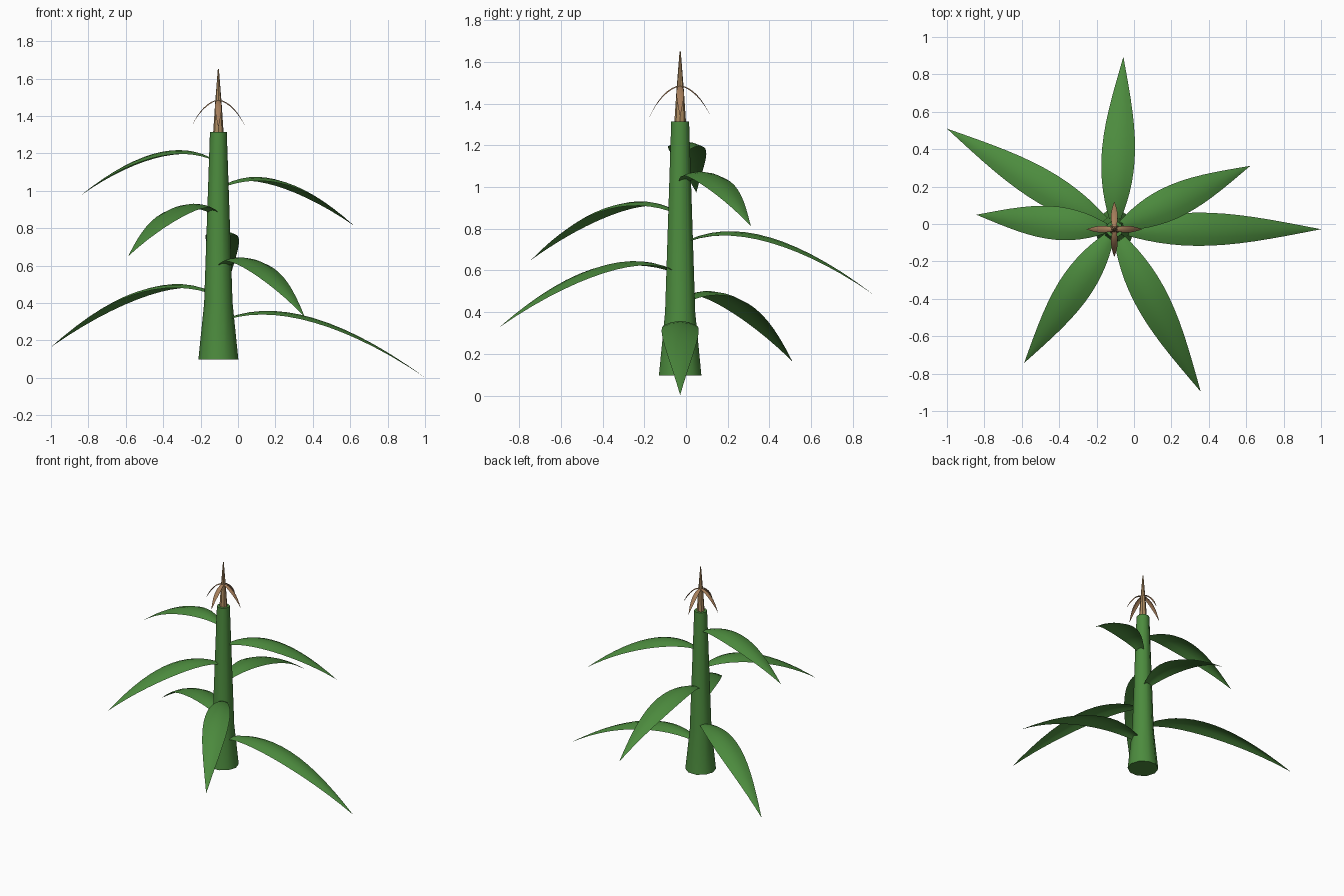
import bpy, bmesh, math
from mathutils import Vector

if "Cube" in bpy.data.objects:
    bpy.data.objects.remove(bpy.data.objects["Cube"])

CX, CY = -0.105, -0.028   # stem axis


def material(name, rgb):
    m = bpy.data.materials.new(name)
    m.diffuse_color = (*rgb, 1)
    m.use_nodes = True
    m.node_tree.nodes["Principled BSDF"].inputs["Base Color"].default_value = m.diffuse_color
    return m


GREEN = material("leaf_green", (0.073, 0.260, 0.048))
TAN = material("tassel_tan", (0.42, 0.26, 0.12))
BROWN = material("husk_brown", (0.38, 0.21, 0.105))


def finish(name, bm, mat, angle=40):
    me = bpy.data.meshes.new(name)
    bm.to_mesh(me)
    bm.free()
    me.materials.append(mat)
    ob = bpy.data.objects.new(name, me)
    bpy.context.collection.objects.link(ob)
    bpy.ops.object.select_all(action='DESELECT')
    ob.select_set(True)
    bpy.context.view_layer.objects.active = ob
    bpy.ops.object.shade_smooth_by_angle(angle=math.radians(angle))
    return ob


def lathe(name, profile, sides, mat):
    """Closed tapered tube from (radius, z) rings."""
    bm = bmesh.new()
    rings = [[bm.verts.new((CX + r * math.cos(2 * math.pi * k / sides),
                            CY + r * math.sin(2 * math.pi * k / sides), z))
              for k in range(sides)] for r, z in profile]
    for a, b in zip(rings, rings[1:]):
        for k in range(sides):
            n = (k + 1) % sides
            bm.faces.new((a[k], a[n], b[n], b[k]))
    bm.faces.new(rings[0][::-1])
    bm.faces.new(rings[-1])
    return finish(name, bm, mat)


def blade(name, angle, start, ctrl, end, half_width, arch, base, mat, steps=14):
    """Arched leaf along a quadratic curve of (distance, z), pointed at the end."""
    bm = bmesh.new()
    out = Vector((math.cos(angle), math.sin(angle), 0))
    side = Vector((-out.y, out.x, 0))
    rows = []
    for i in range(steps):
        t = i / steps
        d, z = ((1 - t) ** 2 * s + 2 * t * (1 - t) * c + t * t * e
                for s, c, e in zip(start, ctrl, end))
        w = math.sin(math.pi * (base + (1 - base) * t))
        rows.append([bm.verts.new(Vector((CX, CY, z - arch * w * u * u))
                                  + out * d + side * (u * w * half_width))
                     for u in (-1, -0.5, 0, 0.5, 1)])
    for a, b in zip(rows, rows[1:]):
        for k in range(4):
            bm.faces.new((a[k], b[k], b[k + 1], a[k + 1]))
    tip = bm.verts.new(Vector((CX, CY, end[1])) + out * end[0])
    for k in range(4):
        bm.faces.new((rows[-1][k], tip, rows[-1][k + 1]))
    return finish(name, bm, mat, 60)


# Flared stalk
lathe("stalk", [(0.107, 0.097), (0.076, 0.40), (0.045, 1.315)], 10, GREEN)

# Seven leaves spiralling up the stalk, shorter toward the top
for i in range(7):
    length = 1.105 - 0.0605 * i
    z0 = 0.318 + 0.1435 * i
    blade(f"leaf_{i + 1}", math.radians(149 * i),
          (0.045, z0), (0.05 + 0.36 * length, z0 + 0.16 - 0.004 * i),
          (length, 0.002 + 0.162 * i), 0.089, 0.024, 0.1, GREEN)

# Tassel spike and its four drooping husks
lathe("tassel_spike", [(0.028, 1.31), (0.018, 1.46), (0.003, 1.65)], 8, TAN)
for i in range(4):
    blade(f"tassel_husk_{i + 1}", math.radians(90 * i),
          (0.0, 1.488), (0.085, 1.475), (0.148, 1.335),
          0.018, 0.008, 0.15, BROWN, 8)
